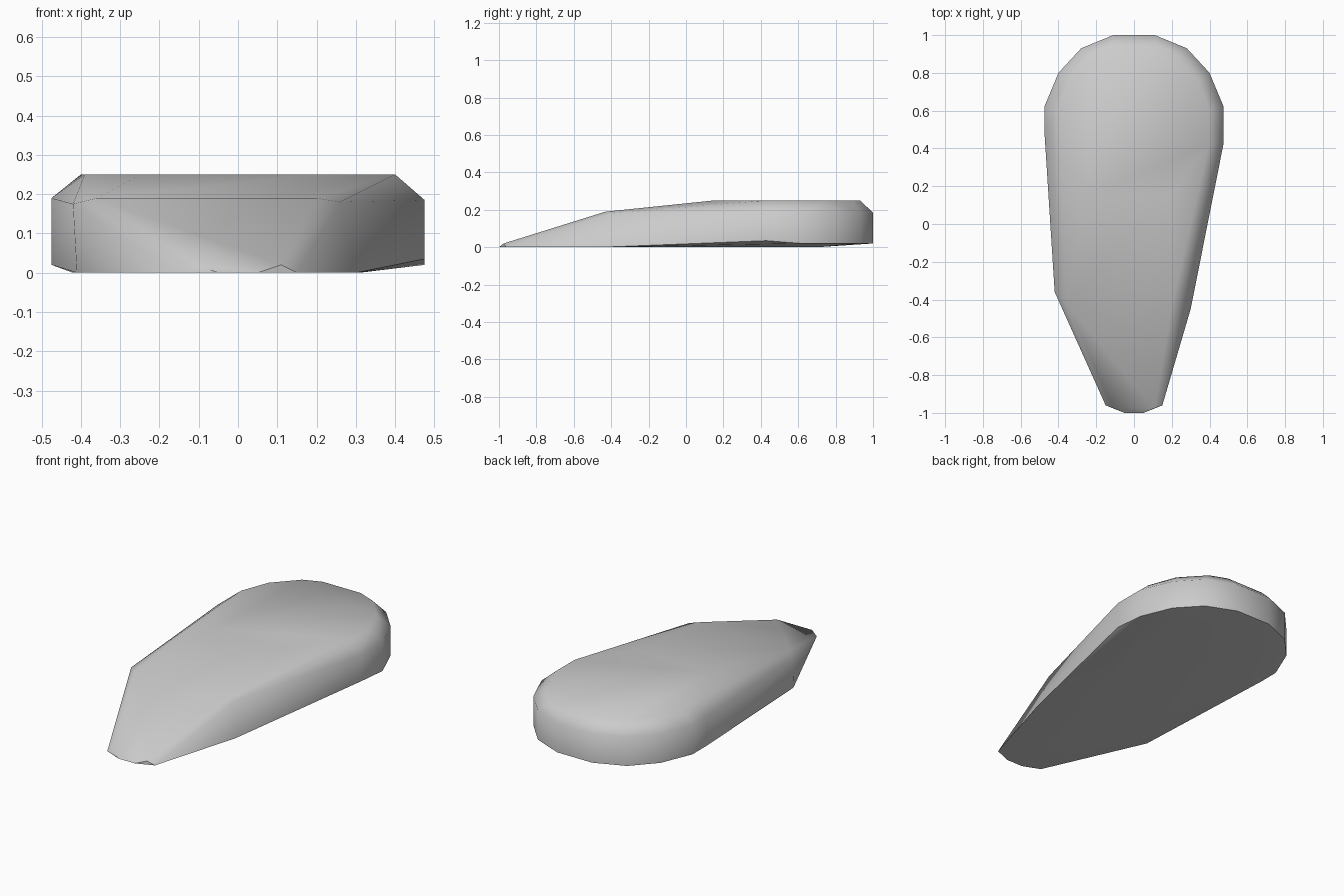
import bpy, bmesh, math

cube = bpy.data.objects.get("Cube")
if cube:
    bpy.data.objects.remove(cube)

grey = bpy.data.materials.new("plain grey")
grey.use_nodes = True
colour = (0.6, 0.6, 0.6, 1)
grey.diffuse_color = colour
grey.node_tree.nodes["Principled BSDF"].inputs["Base Color"].default_value = colour

# Half outline of the rounded back end, mirrored below
back_half = [(0.11, 1), (0.28, 0.93), (0.4, 0.8), (0.475, 0.62)]
rim_half = [(0.12, 0.93), (0.22, 0.89), (0.34, 0.76), (0.4, 0.6)]


def mirrored(half, z):
    return [(s * x, y, z) for x, y in half for s in (1, -1)]


points = []
# Rounded back wall and the raised plateau inside it
points += mirrored(back_half, 0.02) + mirrored(back_half, 0.185)
points += mirrored(rim_half, 0.25)
# Flat underside
points += [(0.3, 0.7, 0), (-0.3, 0.7, 0), (-0.42, 0.4, 0), (0.31, 0.2, 0),
           (-0.41, -0.38, 0), (0.3, -0.45, 0)]
# Side walls: upright on one side, sloping on the other
points += [(-0.475, 0.5, 0.02), (-0.475, 0.5, 0.19), (-0.42, -0.36, 0.175),
           (0.475, 0.43, 0.035), (0.475, 0.43, 0.185), (0.26, -0.4, 0.18)]
# Sloping top and front edge of the plateau
points += [(-0.36, -0.42, 0.19), (0.2, -0.43, 0.19), (-0.25, 0.15, 0.25),
           (0.2, 0.15, 0.25), (0.4, 0.43, 0.25), (-0.39, 0.4, 0.25)]
# Thin blunt nose
points += mirrored([(0.15, -0.96), (0.05, -1)], 0)
points += mirrored([(0.11, -0.975)], 0.02)

bm = bmesh.new()
for p in points:
    bm.verts.new(p)
hull = bmesh.ops.convex_hull(bm, input=bm.verts)
loose = {g for g in hull["geom_interior"] + hull["geom_unused"]
         if isinstance(g, bmesh.types.BMVert)}
bmesh.ops.delete(bm, geom=list(loose), context="VERTS")
bmesh.ops.dissolve_limit(bm, angle_limit=math.radians(0.5),
                         verts=bm.verts, edges=bm.edges)
bmesh.ops.recalc_face_normals(bm, faces=bm.faces)

mesh = bpy.data.meshes.new("wedge_body")
bm.to_mesh(mesh)
bm.free()
mesh.materials.append(grey)
body = bpy.data.objects.new("wedge_body", mesh)
bpy.context.collection.objects.link(body)

# Soft shading over the top, crisp edge around the underside
bpy.ops.object.select_all(action="DESELECT")
body.select_set(True)
bpy.context.view_layer.objects.active = body
bpy.ops.object.shade_smooth_by_angle(angle=math.radians(50))
